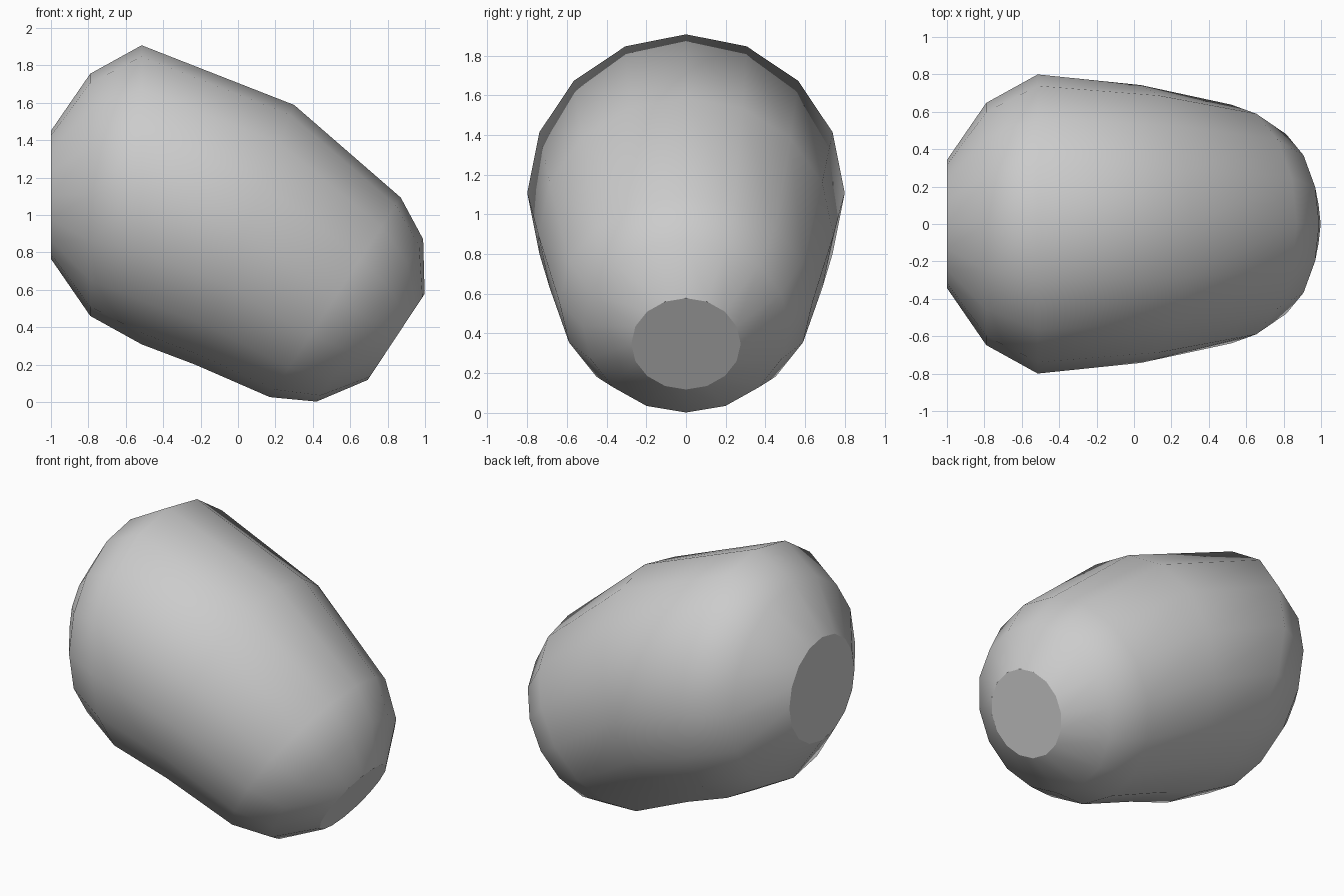
import bpy, bmesh
from math import sin, cos, pi
from mathutils import Vector

if "Cube" in bpy.data.objects:
    bpy.data.objects.remove(bpy.data.objects["Cube"])

SIDES = 16
# Each ring of the bent body: top and bottom point in the x-z plane
RINGS = [
    ((-1.00, 1.45), (-1.00, 0.765)),
    ((-0.79, 1.755), (-0.79, 0.46)),
    ((-0.515, 1.907), (-0.515, 0.308)),
    ((0.30, 1.588), (-0.23, 0.20)),
    ((0.87, 1.093), (0.17, 0.026)),
    ((0.99, 0.87), (0.42, 0.002)),
    ((0.998, 0.578), (0.694, 0.118)),
]

bm = bmesh.new()
loops = []
for top, bottom in RINGS:
    t, b = Vector((top[0], 0, top[1])), Vector((bottom[0], 0, bottom[1]))
    centre, up = (t + b) / 2, (t - b) / 2
    side = Vector((0, up.length, 0))
    loops.append([bm.verts.new(centre + up * cos(2 * pi * i / SIDES)
                               + side * sin(2 * pi * i / SIDES)) for i in range(SIDES)])

# Smooth skin between neighbouring rings
for a, b in zip(loops, loops[1:]):
    for i in range(SIDES):
        j = (i + 1) % SIDES
        bm.faces.new((a[i], a[j], b[j], b[i])).smooth = True

# Flat end caps with crisp rims
for ring in (loops[0], loops[-1]):
    cap = bm.faces.new(ring)
    cap.smooth = False
    for e in cap.edges:
        e.smooth = False

bmesh.ops.recalc_face_normals(bm, faces=bm.faces)
mesh = bpy.data.meshes.new("bent_body")
bm.to_mesh(mesh)
bm.free()
bpy.context.collection.objects.link(bpy.data.objects.new("bent_body", mesh))
